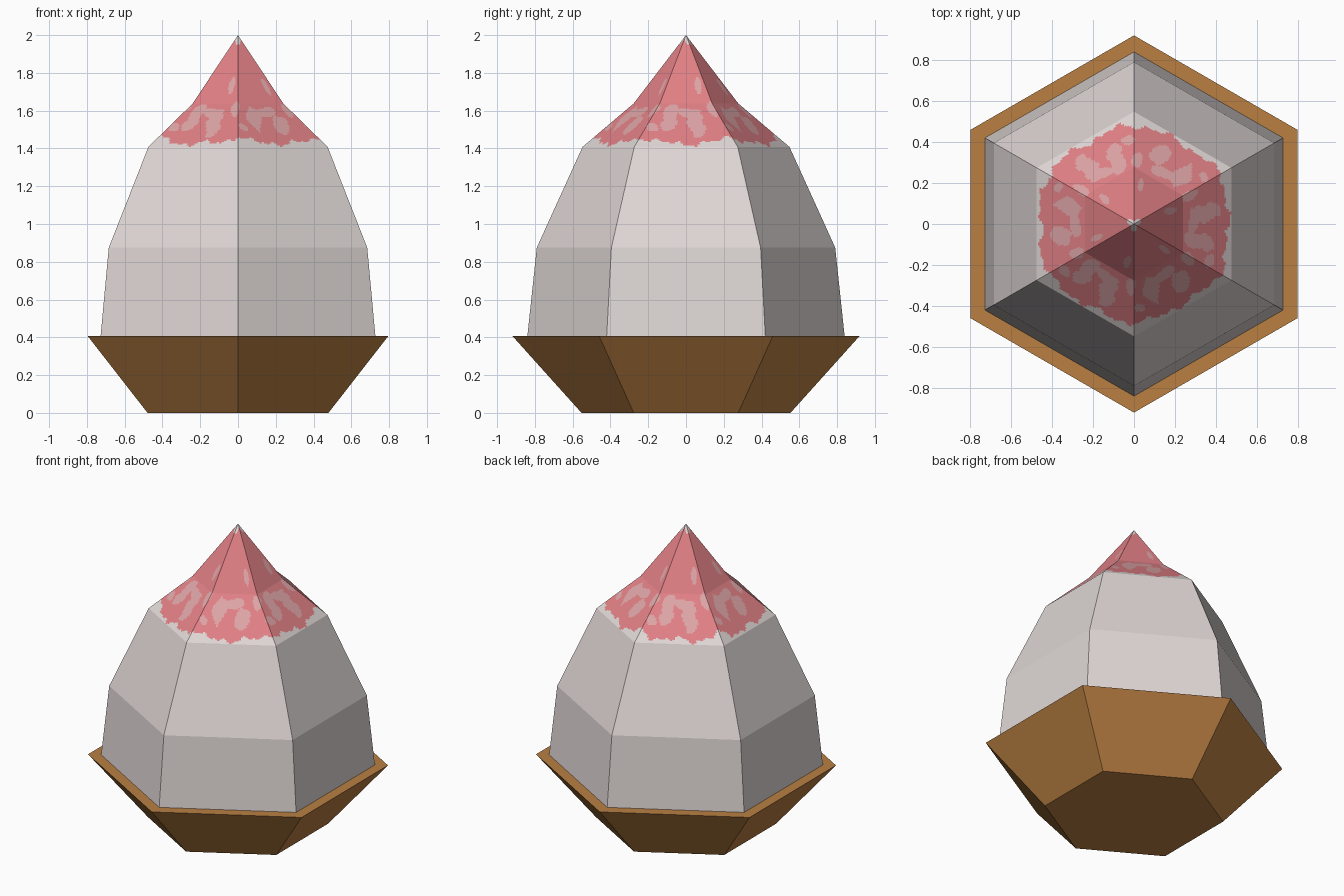
import bpy, bmesh, math
from mathutils import Vector

if "Cube" in bpy.data.objects:
    bpy.data.objects.remove(bpy.data.objects["Cube"])


def material(name, color):
    m = bpy.data.materials.new(name)
    m.diffuse_color = (*color, 1.0)
    m.use_nodes = True
    m.node_tree.nodes["Principled BSDF"].inputs["Base Color"].default_value = m.diffuse_color
    return m


brown = material("brown", (0.49, 0.215, 0.055))
white = material("off white", (0.74, 0.68, 0.67))
pink = material("pink", (0.75, 0.215, 0.235))
pale = material("pale pink", (0.73, 0.375, 0.385))


def corner(r, z, k):
    # hexagon corners point along +y and -y
    a = math.radians(30 + 60 * k)
    return Vector((r * math.cos(a), r * math.sin(a), z))


def finish(name, bm, mats):
    bmesh.ops.remove_doubles(bm, verts=bm.verts, dist=1e-5)
    bmesh.ops.recalc_face_normals(bm, faces=bm.faces)
    me = bpy.data.meshes.new(name)
    bm.to_mesh(me)
    bm.free()
    for m in mats:
        me.materials.append(m)
    ob = bpy.data.objects.new(name, me)
    bpy.context.collection.objects.link(ob)
    return ob


def hex_loft(name, profile, mat, cap_top):
    bm = bmesh.new()
    rings = [[bm.verts.new(corner(r, z, k)) for k in range(6)] for r, z in profile]
    for lo, hi in zip(rings, rings[1:]):
        for k in range(6):
            j = (k + 1) % 6
            bm.faces.new((lo[k], lo[j], hi[j], hi[k]))
    bm.faces.new(rings[0][::-1])
    if cap_top:
        bm.faces.new(rings[-1])
    return finish(name, bm, [mat])


# Flared brown base and pale faceted body
hex_loft("base", [(0.553, 0), (0.92, 0.408)], brown, True)
hex_loft("body", [(0.84, 0.405), (0.79, 0.875), (0.548, 1.408)], white, False)

# Pale blotches on each of the six sides: angle from side middle, radius,
# angular half-width (as arc length) and radial half-length
BLOTS = [(-15, 0.33, 0.040, 0.075), (9, 0.36, 0.045, 0.060), (2, 0.29, 0.060, 0.025),
         (27, 0.31, 0.025, 0.040), (-26, 0.41, 0.030, 0.022), (20, 0.19, 0.016, 0.030)]


def icing_colour(p):
    r, a = math.hypot(p.x, p.y), math.atan2(p.y, p.x)
    wobble = (0.010 * math.sin(11 * a + 1) + 0.008 * math.sin(23 * a)
              + 0.005 * math.sin(47 * a + 2))
    if r > 0.468 + wobble - 0.012 * math.cos(6 * a):
        return 0
    if r < 0.026 + 0.012 * math.sin(3 * a):
        return 0
    t = (math.degrees(a) + 30) % 60 - 30
    for bt, br, w, h in BLOTS:
        dt = (t - bt + 30) % 60 - 30
        u = math.radians(dt) * r / w
        v = (r - br) / h
        if u * u + v * v < 1 + 0.35 * math.sin(60 * r + 9 * a):
            return 2
    return 1


# Painted peak: each flat side is cut into a fine grid and coloured by position
bm = bmesh.new()
N = 36
for (r0, z0), (r1, z1) in (((0.548, 1.408), (0.277, 1.638)), ((0.277, 1.638), (0.0, 2.0))):
    for k in range(6):
        grid = []
        for i in range(N + 1):
            f = i / N
            r, z = r0 + (r1 - r0) * f, z0 + (z1 - z0) * f
            a, b = corner(r, z, k), corner(r, z, k + 1)
            if r < 1e-6:
                grid.append([bm.verts.new(a)] * (N + 1))
            else:
                grid.append([bm.verts.new(a.lerp(b, j / N)) for j in range(N + 1)])
        for i in range(N):
            for j in range(N):
                q = [grid[i][j], grid[i][j + 1], grid[i + 1][j + 1], grid[i + 1][j]]
                if q[2] is q[3]:
                    q.pop()
                face = bm.faces.new(q)
                face.material_index = icing_colour(face.calc_center_median())
finish("peak", bm, [white, pink, pale])
